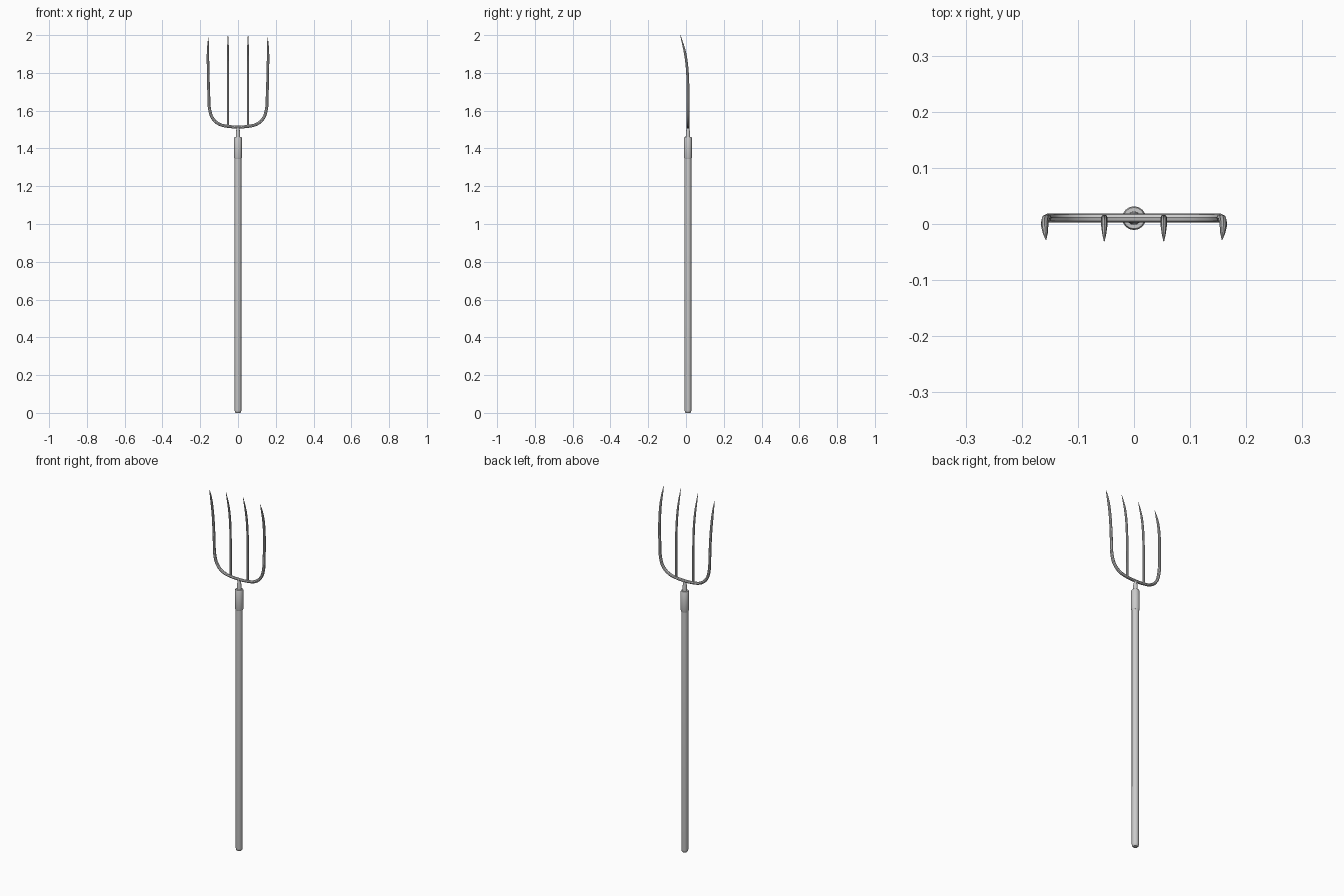
import bpy, bmesh, math

if "Cube" in bpy.data.objects:
    bpy.data.objects.remove(bpy.data.objects["Cube"])

Y0 = 0.0105  # centre line of the shaft


def smooth(ob):
    bpy.ops.object.select_all(action='DESELECT')
    ob.select_set(True)
    bpy.context.view_layer.objects.active = ob
    bpy.ops.object.shade_smooth_by_angle(angle=math.radians(35))


def lathe(name, profile, sides=16):
    """Closed round part around the shaft axis from (radius, z) points."""
    bm = bmesh.new()
    rings = []
    for r, z in profile:
        rings.append([bm.verts.new((r * math.cos(2 * math.pi * i / sides),
                                    Y0 + r * math.sin(2 * math.pi * i / sides), z))
                      for i in range(sides)])
    for a, b in zip(rings, rings[1:]):
        for i in range(sides):
            j = (i + 1) % sides
            bm.faces.new((a[i], a[j], b[j], b[i]))
    bm.faces.new(rings[0][::-1])
    bm.faces.new(rings[-1])
    me = bpy.data.meshes.new(name)
    bm.to_mesh(me)
    bm.free()
    ob = bpy.data.objects.new(name, me)
    bpy.context.collection.objects.link(ob)
    smooth(ob)


def rod(name, pts):
    """Tapered round rod through (x, y, z, radius) points."""
    cu = bpy.data.curves.new(name, 'CURVE')
    cu.dimensions = '3D'
    cu.bevel_depth = 1.0
    cu.bevel_resolution = 2
    cu.resolution_u = 4
    cu.use_fill_caps = True
    sp = cu.splines.new('BEZIER')
    sp.bezier_points.add(len(pts) - 1)
    for bp, (x, y, z, r) in zip(sp.bezier_points, pts):
        bp.co = (x, y, z)
        bp.radius = r
        bp.handle_left_type = bp.handle_right_type = 'AUTO'
    ob = bpy.data.objects.new(name, cu)
    bpy.context.collection.objects.link(ob)
    bpy.ops.object.select_all(action='DESELECT')
    ob.select_set(True)
    bpy.context.view_layer.objects.active = ob
    bpy.ops.object.convert(target='MESH')
    smooth(bpy.context.view_layer.objects.active)


# wooden shaft with a slightly rounded butt
lathe("shaft", [(0.012, 0), (0.016, 0.004), (0.018, 0.014), (0.018, 1.36)])
# metal socket and the neck leading into the fork
lathe("socket", [(0.0185, 1.345), (0.0212, 1.352), (0.0212, 1.455), (0.019, 1.46)])
lathe("neck", [(0.012, 1.455), (0.0115, 1.485), (0.008, 1.503), (0.007, 1.515)])

# outer tines and the cross bar as one U-shaped rod
half = [(0.157, -0.0275, 1.988, 0.001), (0.158, -0.016, 1.95, 0.0045),
        (0.159, -0.004, 1.90, 0.0065), (0.158, 0.007, 1.81, 0.007),
        (0.155, Y0, 1.70, 0.0075), (0.149, Y0, 1.60, 0.008),
        (0.133, Y0, 1.558, 0.008), (0.10, Y0, 1.529, 0.008),
        (0.053, Y0, 1.517, 0.008)]
left = [(-x, y, z, r) for x, y, z, r in half]
rod("outer_tines", left + [(0, Y0, 1.514, 0.008)] + half[::-1])

# two inner tines
for side, s in (("left", -1), ("right", 1)):
    rod(side + "_inner_tine",
        [(s * 0.053, Y0, 1.515, 0.006), (s * 0.053, Y0, 1.70, 0.006),
         (s * 0.053, 0.007, 1.81, 0.006), (s * 0.053, -0.004, 1.90, 0.0055),
         (s * 0.053, -0.016, 1.95, 0.004), (s * 0.053, -0.03, 2.0, 0.001)])
